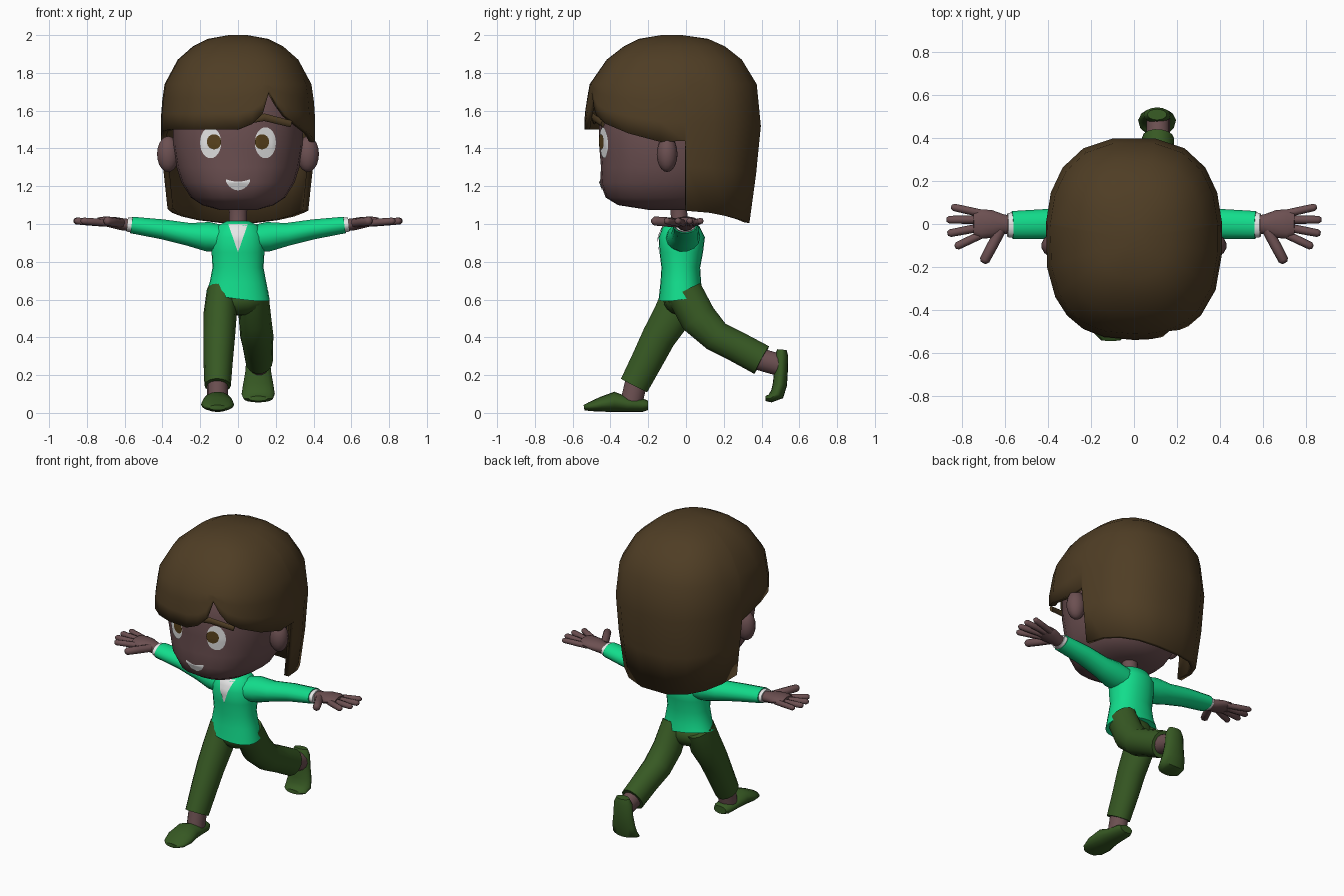
import bpy, bmesh, math
from mathutils import Vector
from mathutils.bvhtree import BVHTree

cube = bpy.data.objects.get("Cube")
if cube:
    bpy.data.objects.remove(cube)


def material(name, rgb):
    m = bpy.data.materials.new(name)
    m.use_nodes = True
    m.diffuse_color = (*rgb, 1)
    bsdf = next(n for n in m.node_tree.nodes if n.type == 'BSDF_PRINCIPLED')
    bsdf.inputs["Base Color"].default_value = (*rgb, 1)
    bsdf.inputs["Roughness"].default_value = 0.8
    return m


SKIN = material("skin", (.15, .08, .083))
HAIR = material("hair brown", (.078, .047, .018))
SHIRT = material("shirt green", (.006, .72, .26))
PANTS = material("trouser green", (.038, .1, .017))
WHITE = material("white", (.8, .8, .8))
IRIS = material("iris brown", (.1, .055, .012))


def finish(name, bm, mat, angle=50):
    me = bpy.data.meshes.new(name)
    bm.to_mesh(me)
    bm.free()
    me.materials.append(mat)
    me.shade_smooth()
    me.set_sharp_from_angle(angle=math.radians(angle))
    ob = bpy.data.objects.new(name, me)
    bpy.context.collection.objects.link(ob)
    return ob


def loft(name, rings, mat, caps=(True, True), angle=50):
    """Skin a list of closed rings with quads and cap the ends."""
    bm = bmesh.new()
    loops = [[bm.verts.new(p) for p in ring] for ring in rings]
    n = len(loops[0])
    for a, b in zip(loops, loops[1:]):
        for i in range(n):
            j = (i + 1) % n
            bm.faces.new((a[i], a[j], b[j], b[i]))
    for loop, cap in zip((loops[0], loops[-1]), caps):
        if cap:
            bm.faces.new(loop)
    bmesh.ops.recalc_face_normals(bm, faces=bm.faces)
    if not caps[1]:
        bm.normal_update()
        if max(bm.faces, key=lambda f: f.calc_center_median().z).normal.z < 0:
            bmesh.ops.reverse_faces(bm, faces=bm.faces)
    return finish(name, bm, mat, angle)


def tube(name, pts, mat, ref, sides=14, angle=50):
    """Sweep ellipses along a path: (x, y, z, radius along ref, other radius)."""
    c = [Vector(p[:3]) for p in pts]
    rings = []
    for i, p in enumerate(pts):
        t = (c[min(i + 1, len(c) - 1)] - c[max(i - 1, 0)]).normalized()
        u = Vector(ref)
        u = (u - t * u.dot(t)).normalized()
        v = t.cross(u)
        rings.append([c[i] + u * p[3] * math.cos(a) + v * p[4] * math.sin(a)
                      for a in (math.tau * k / sides for k in range(sides))])
    return loft(name, rings, mat, angle=angle)


def sample(table, z):
    """Interpolate (z, half width, front y, back y) rows, listed top down."""
    for a, b in zip(table, table[1:]):
        if z >= b[0]:
            f = min(1, (a[0] - z) / (a[0] - b[0]))
            return [p + (q - p) * f for p, q in zip(a[1:], b[1:])]
    return table[-1][1:]


def outline(table, z, deg, yc, power):
    """Point on a rounded-box section; 0 degrees is the front, 90 is +x."""
    rx, yf, yb = sample(table, z)
    s, c = math.sin(math.radians(deg)), math.cos(math.radians(deg))
    ry = yc - yf if c > 0 else yb - yc
    e = 2 / power
    return Vector((math.copysign(abs(s) ** e * rx, s),
                   yc - math.copysign(abs(c) ** e * ry, c), z))


def body(name, table, mat, yc, power, seg=24):
    rings = [[outline(table, row[0], 360 * k / seg, yc, power) for k in range(seg)]
             for row in table]
    return rings


def sheet(name, fn, target, off, mat, nu=24, nv=5):
    """Thin painted patch, fn(u, v) -> (x, z), laid on the front of a target."""
    me = target.data
    tree = BVHTree.FromPolygons([v.co for v in me.vertices],
                                [p.vertices[:] for p in me.polygons])
    bm = bmesh.new()
    grid = []
    for j in range(nv + 1):
        row = []
        for i in range(nu + 1):
            x, z = fn(i / nu, j / nv)
            hit = tree.ray_cast(Vector((x, -2, z)), Vector((0, 1, 0)))[0]
            row.append(bm.verts.new((x, (hit.y if hit else -.1) - off, z)))
        grid.append(row)
    for a, b in zip(grid, grid[1:]):
        for i in range(nu):
            bm.faces.new((a[i], a[i + 1], b[i + 1], b[i]))
    bmesh.ops.remove_doubles(bm, verts=bm.verts, dist=1e-5)
    bm.normal_update()
    bmesh.ops.reverse_faces(bm, faces=[f for f in bm.faces if f.normal.y > 0])
    return finish(name, bm, mat)


def ellipsoid(name, loc, radii, mat):
    bm = bmesh.new()
    bmesh.ops.create_uvsphere(bm, u_segments=14, v_segments=10, radius=1)
    bmesh.ops.scale(bm, vec=radii, verts=bm.verts)
    bmesh.ops.translate(bm, vec=loc, verts=bm.verts)
    return finish(name, bm, mat)


# Head, neck and ears
HEAD = [(1.85, .2, -.3, .12), (1.7, .31, -.43, .25), (1.56, .345, -.46, .28),
        (1.42, .345, -.46, .28), (1.3, .325, -.45, .25), (1.22, .3, -.455, .22),
        (1.14, .25, -.425, .17), (1.1, .19, -.36, .12), (1.075, .1, -.2, .05)]
head = loft("head", body("head", HEAD, SKIN, -.1, 2.3), SKIN, angle=80)
tube("neck", [(0, -.03, .97, .06, .06), (0, -.035, 1.02, .047, .045),
              (0, -.04, 1.1, .05, .045)], SKIN, (1, 0, 0))
for s, side in ((1, "left"), (-1, "right")):
    ellipsoid(side + "_ear", (s * .37, -.1, 1.37), (.06, .055, .095), SKIN)


# Face details
def disc(cx, cz, w, h):
    return lambda u, v: (cx + w * v * math.cos(math.tau * u),
                         cz + h * v * math.sin(math.tau * u))


def smile(u, v):
    c, s = v * math.cos(math.tau * u), v * math.sin(math.tau * u)
    return .065 * c, 1.218 + .018 * c * c + s * (.006 if s > 0 else .04)


for s, side in ((1, "left"), (-1, "right")):
    sheet(side + "_eye", disc(s * .145, 1.43, .056, .082), head, .005, WHITE)
    sheet(side + "_iris", disc(s * .127, 1.435, .038, .04), head, .009, IRIS)
sheet("mouth", smile, head, .005, WHITE)

# Hair: bob shell whose hem height depends on the angle around the head
BOB = [(2, .05, -.13, -.02), (1.98, .16, -.25, .12), (1.94, .24, -.33, .21),
       (1.87, .32, -.42, .3), (1.74, .39, -.51, .38), (1.6, .41, -.535, .41),
       (1.45, .41, -.54, .395), (1.25, .395, -.54, .375), (1, .365, -.54, .34)]
HEM = [(-170, 1.005), (-150, 1.02), (-130, 1.04), (-112, 1.06), (-96, 1.08),
       (-95, 1.45), (-78, 1.49), (-60, 1.5), (-45, 1.5), (-30, 1.5), (-15, 1.5),
       (0, 1.5), (7, 1.53), (14, 1.585), (19.5, 1.7), (26, 1.63), (33, 1.575),
       (45, 1.53), (65, 1.48), (85, 1.435), (95, 1.44), (96, 1.07), (112, 1.06),
       (130, 1.04), (150, 1.02), (170, 1.005)]
rings = [[outline(BOB, row[0], a, -.07, 2.5) for a, _ in HEM] for row in BOB[:5]]
for f in (.3, .65, 1):
    rings.append([outline(BOB, 1.74 + (h - 1.74) * f, a, -.07, 2.5) for a, h in HEM])
hair = loft("hair", rings, HAIR, caps=(True, False), angle=60)
shell = hair.modifiers.new("thickness", 'SOLIDIFY')
shell.thickness, shell.offset = .03, -1
tube("fringe_lock", [(.03, -.485, 1.545, .018, .01), (.14, -.49, 1.565, .02, .01),
                     (.28, -.44, 1.53, .018, .01)], HAIR, (0, 0, 1), 8)

# Shirt with a slanted hem and white collar
TORSO = [(1.015, .06, -.08, .03), (.99, .11, -.12, .07), (.93, .14, -.145, .1),
         (.85, .14, -.14, .09), (.77, .135, -.13, .075), (.69, .15, -.135, .08),
         (.61, .168, -.145, .09)]
rings = body("shirt", TORSO, SHIRT, -.03, 2.2)
for p in rings[-1]:
    p.z += .15 * (p.y + .03) - .13 * p.x + .01
shirt = loft("shirt", rings, SHIRT)
sheet("collar", lambda u, v: ((2 * u - 1) * .052 * v, .85 + .15 * v), shirt, .006,
      WHITE, 6, 8)

# Arms, cuffs and hands
SLEEVE = [(.06, -.02, .92, .09, .07), (.16, -.012, .933, .088, .08),
          (.26, -.005, .945, .075, .062), (.4, 0, .972, .07, .054),
          (.565, -.005, .995, .065, .045)]
CUFF = [(.55, -.005, .993, .06, .041), (.587, -.005, .997, .056, .038)]
PALM = [(.56, -.005, .993, .04, .032), (.61, 0, .998, .046, .033),
        (.66, 0, 1.008, .065, .031), (.71, 0, 1.015, .068, .025),
        (.745, 0, 1.018, .05, .017)]
FINGERS = {"little": (.69, .045, .848, .08, .018), "ring": (.71, .02, .87, .02, .019),
           "middle": (.71, -.015, .865, -.045, .019),
           "index": (.69, -.04, .83, -.107, .019), "thumb": (.62, -.03, .7, -.18, .025)}
for s, side in ((1, "left"), (-1, "right")):
    for part, path, mat in (("sleeve", SLEEVE, SHIRT), ("cuff", CUFF, WHITE),
                            ("palm", PALM, SKIN)):
        tube(f"{side}_{part}", [(s * p[0], *p[1:]) for p in path], mat, (0, 1, 0))
    for part, (x0, y0, x1, y1, r) in FINGERS.items():
        path = [(s * (x0 + (x1 - x0) * f), y0 + (y1 - y0) * f, 1.005 + .012 * f,
                 r * k, r * k) for f, k in ((0, 1), (.5, 1), (.92, .95), (1, .5))]
        tube(f"{side}_{part}", path, SKIN, (0, 0, 1), 8, 80)

# Trousers
ACROSS = (1, 0, 0)
ellipsoid("hips", (0, -.02, .6), (.15, .1, .085), PANTS)
tube("right_trouser", [(-.085, -.02, .65, .08, .1), (-.095, -.07, .52, .088, .105),
                       (-.1, -.145, .4, .084, .092), (-.105, -.205, .28, .078, .086),
                       (-.108, -.275, .145, .07, .08)], PANTS, ACROSS)
tube("left_trouser", [(.08, -.01, .64, .08, .1), (.09, .065, .5, .086, .1),
                      (.1, .16, .405, .088, .085), (.105, .27, .35, .08, .084),
                      (.112, .4, .28, .074, .085)], PANTS, ACROSS)

# Ankles
tube("right_ankle", [(-.108, -.26, .18, .055, .06), (-.108, -.29, .05, .055, .06)],
     SKIN, ACROSS)
tube("left_ankle", [(.112, .37, .29, .055, .06), (.112, .49, .255, .055, .06)],
     SKIN, ACROSS)

# Shoes, heel to toe
tube("right_shoe", [(-.108, -.2, .04, .045, .025), (-.108, -.23, .04, .06, .035),
                    (-.108, -.31, .045, .066, .04), (-.108, -.38, .058, .078, .054),
                    (-.108, -.45, .045, .088, .039), (-.108, -.51, .033, .075, .024),
                    (-.108, -.54, .028, .045, .014)], PANTS, ACROSS, 16)
tube("left_shoe", [(.107, .508, .335, .045, .025), (.107, .505, .3, .062, .036),
                   (.107, .503, .22, .068, .036), (.107, .497, .15, .08, .038),
                   (.107, .483, .1, .088, .038), (.107, .445, .076, .078, .022),
                   (.107, .42, .076, .05, .013)], PANTS, ACROSS, 16)
